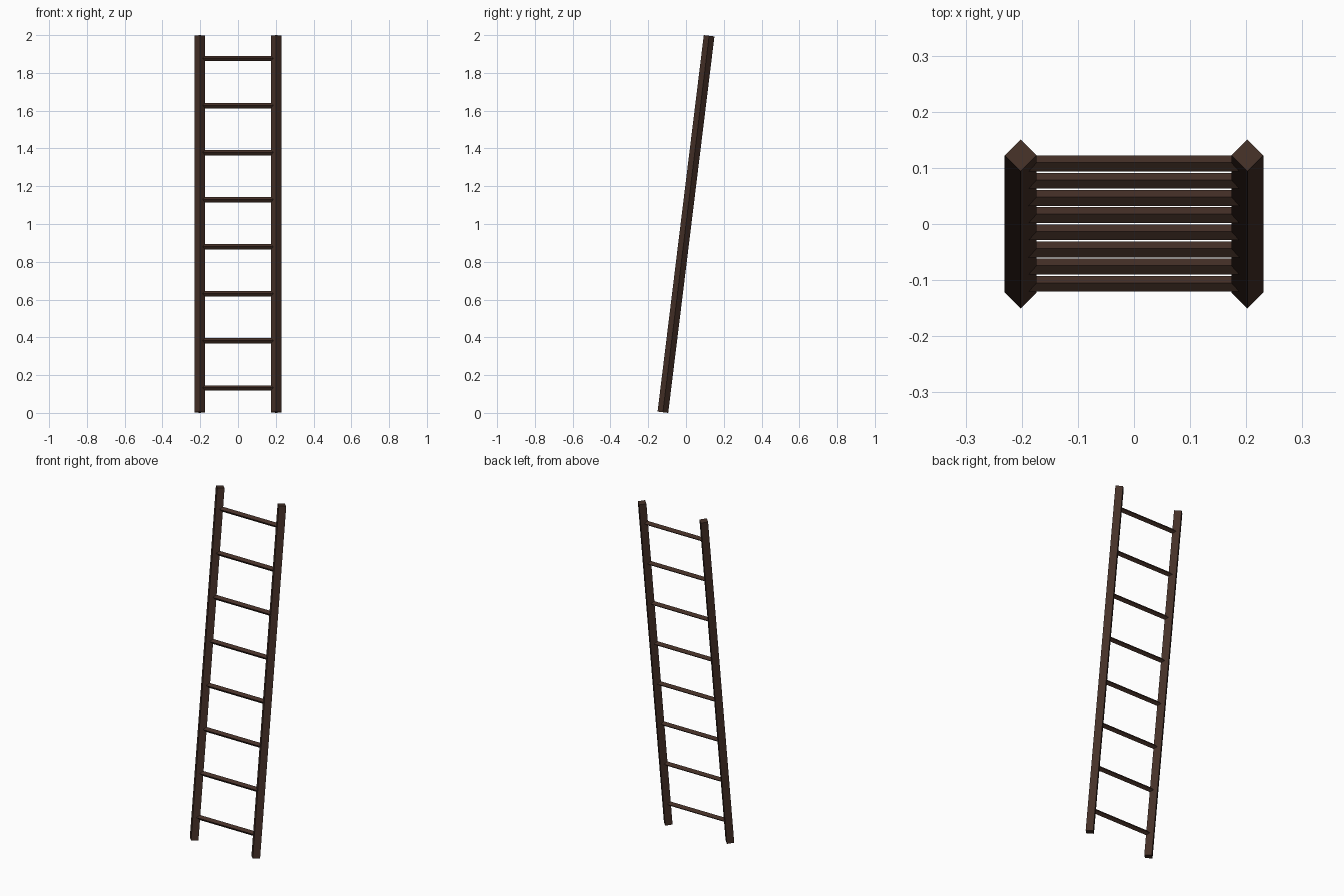
import bpy, math
from mathutils import Matrix, Vector

if "Cube" in bpy.data.objects:
    bpy.data.objects.remove(bpy.data.objects["Cube"])

TILT = math.radians(7)      # backward lean
LENGTH = 2.008              # rail length along the lean
RAIL_X, RAIL_R, RUNG_R = 0.202, 0.0284, 0.0142
RUNGS = 8

wood = bpy.data.materials.new("dark_brown_wood")
wood.diffuse_color = (0.06, 0.03, 0.021, 1)
wood.use_nodes = True
wood.node_tree.nodes["Principled BSDF"].inputs["Base Color"].default_value = wood.diffuse_color

lean = Matrix.Translation((0, 0, 1)) @ Matrix.Rotation(-TILT, 4, 'X')


def square_bar(name, radius, length, local):
    """Four-sided bar with its corners facing front, back and sides."""
    bpy.ops.mesh.primitive_cylinder_add(vertices=4, radius=radius, depth=length)
    bar = bpy.context.object
    bar.name = name
    bar.data.transform(lean @ local)
    bar.data.materials.append(wood)


# side rails
for side, x in (("left", -RAIL_X), ("right", RAIL_X)):
    square_bar(side + "_rail", RAIL_R, LENGTH, Matrix.Translation((x, 0, 0)))

# rungs, ending inside the rails
step = LENGTH / RUNGS
for i in range(RUNGS):
    along = (i + 0.5) * step - LENGTH / 2 + 0.004
    square_bar(f"rung_{i + 1}", RUNG_R, 2 * RAIL_X,
               Matrix.Translation((0, 0, along)) @ Matrix.Rotation(math.pi / 2, 4, 'Y'))
